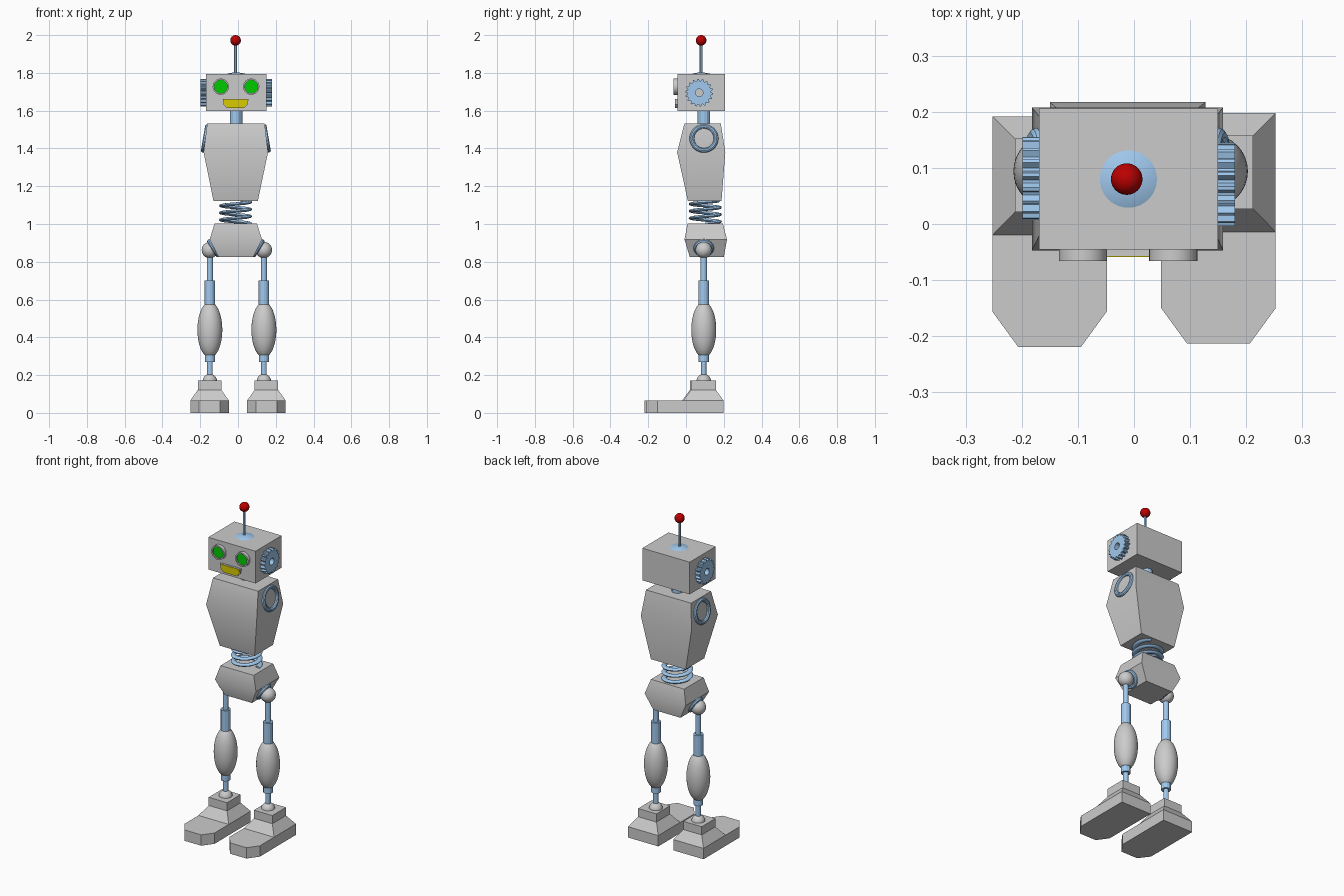
import bpy, bmesh
from math import sin, cos, pi, radians
from mathutils import Vector, Matrix

if "Cube" in bpy.data.objects:
    bpy.data.objects.remove(bpy.data.objects["Cube"])


def material(name, rgb):
    m = bpy.data.materials.new(name)
    m.diffuse_color = (*rgb, 1)
    m.use_nodes = True
    m.node_tree.nodes["Principled BSDF"].inputs["Base Color"].default_value = m.diffuse_color
    return m


BLUE = material("blue", (0.35, 0.58, 0.85))
GREEN = material("green", (0.0, 0.6, 0.0))
YELLOW = material("yellow", (0.7, 0.6, 0.0))
RED = material("red", (0.5, 0.0, 0.0))


def loft(name, rows, mat=None, loop=False, loc=(0, 0, 0), axis=(0, 0, 1), angle=30):
    """Skin a list of closed cross-sections; loop joins last to first, else ends are capped.
    The local z axis is turned to point along axis."""
    bm = bmesh.new()
    vs = [[bm.verts.new(p) for p in row] for row in rows]
    n, k = len(vs), len(vs[0])
    for i in range(n if loop else n - 1):
        a, b = vs[i], vs[(i + 1) % n]
        for j in range(k):
            bm.faces.new((a[j], a[(j + 1) % k], b[(j + 1) % k], b[j]))
    if not loop:
        bm.faces.new(vs[0])
        bm.faces.new(vs[-1])
    bmesh.ops.remove_doubles(bm, verts=bm.verts, dist=1e-5)
    bmesh.ops.recalc_face_normals(bm, faces=bm.faces)
    rot = Vector((0, 0, 1)).rotation_difference(Vector(axis)).to_matrix().to_4x4()
    bm.transform(Matrix.Translation(loc) @ rot)
    me = bpy.data.meshes.new(name)
    bm.to_mesh(me)
    bm.free()
    me.shade_smooth()
    me.set_sharp_from_angle(angle=radians(angle))
    if mat:
        me.materials.append(mat)
    ob = bpy.data.objects.new(name, me)
    bpy.context.collection.objects.link(ob)
    return ob


def circle(r, z, n):
    return [(r * cos(2 * pi * i / n), r * sin(2 * pi * i / n), z) for i in range(n)]


def lathe(name, prof, loc, mat=None, axis=(0, 0, 1), n=24, angle=30):
    return loft(name, [circle(r, z, n) for r, z in prof], mat, False, loc, axis, angle)


def ball(name, r, loc, mat=None):
    prof = [(r * sin(pi * i / 16) + 1e-4, -r * cos(pi * i / 16)) for i in range(17)]
    return lathe(name, prof, loc, mat, n=32)


def revolve(name, section, loc, axis, mat=None, n=32):
    """Ring made by turning a closed (radius, height) section."""
    rows = [[(r * cos(2 * pi * i / n), r * sin(2 * pi * i / n), z) for r, z in section]
            for i in range(n)]
    return loft(name, rows, mat, True, loc, axis)


def torus(name, big, small, loc, axis, mat):
    sec = [(big + small * cos(pi * i / 5), small * sin(pi * i / 5)) for i in range(10)]
    return revolve(name, sec, loc, axis, mat, 36)


def stack(name, levels, mat=None):
    """Box-like solid from rectangles (x0, x1, y0, y1, z)."""
    return loft(name, [[(a, c, z), (b, c, z), (b, d, z), (a, d, z)]
                       for a, b, c, d, z in levels], mat)


# Head, neck and antenna
CX = -0.01
stack("head", [(-0.169, 0.15, -0.045, 0.206, z) for z in (1.597, 1.793)])
lathe("neck", [(0.033, 1.52), (0.033, 1.60)], (CX, 0.095, 0), BLUE, n=12, angle=20)
lathe("antenna_base", [(0.057, 1.79), (0.045, 1.796), (0.02, 1.801), (0.005, 1.803)],
      (CX, 0.08, 0), BLUE, n=32)
lathe("antenna_rod", [(0.0075, 1.79), (0.0075, 1.96)], (-0.013, 0.08, 0), BLUE, n=12)
ball("antenna_tip", 0.028, (-0.013, 0.08, 1.972), RED)

# Eyes: grey rim with a recessed green lens
for side, x in (("left", -0.091), ("right", 0.07)):
    rim = [(0.035, 0), (0.043, 0), (0.043, 0.022), (0.035, 0.022)]
    revolve(side + "_eye_rim", rim, (x, -0.044, 1.727), (0, -1, 0))
    lathe(side + "_eye", [(0.036, 0), (0.036, 0.014)], (x, -0.044, 1.727), GREEN, (0, -1, 0))


# Mouth: grey surround with a yellow panel
def mouth(name, s, y, mat=None):
    pts = [(-0.063, 0.022), (0.063, 0.022), (0.060, -0.003), (0.042, -0.022),
           (-0.042, -0.022), (-0.060, -0.003)]
    loft(name, [[(-0.013 + px * s, yy, 1.637 + pz * s) for px, pz in pts]
                for yy in (-0.04, y)], mat)


mouth("mouth_surround", 1.08, -0.057)
mouth("mouth", 1.0, -0.059, YELLOW)


# Gear ears
def gear(name, loc, axis, teeth=18):
    rows = []
    for i in range(teeth * 4):
        a = 2 * pi * (i + 0.5) / (teeth * 4)
        R = 0.074 if i % 4 < 2 else 0.063
        rows.append([(r * cos(a), r * sin(a), z)
                     for r, z in ((0.02, 0), (R, 0), (R, 0.031), (0.02, 0.031))])
    loft(name, rows, BLUE, True, loc, axis, 25)


gear("right_ear_gear", (0.149, 0.07, 1.695), (1, 0, 0))
gear("left_ear_gear", (-0.168, 0.081, 1.695), (-1, 0, 0))

# Torso with shoulder rings
stack("torso", [(-0.13, 0.105, 0.01, 0.188, 1.122),
                (-0.182, 0.159, -0.047, 0.208, 1.38),
                (-0.163, 0.141, -0.008, 0.184, 1.533)])
for side, s in (("left", -1), ("right", 1)):
    torus(side + "_shoulder_ring", 0.064, 0.0125, (-0.0115 + s * 0.162, 0.095, 1.453),
          (s * 0.985, 0, 0.17), BLUE)

# Spring waist: flat lens-shaped wire
spring, turns, seg = [], 3.2, 28
count = int(turns * seg)
for i in range(count + 1):
    a = 2 * pi * i / seg
    z = 1.003 + 0.119 * i / count
    spring.append([((0.073 + 0.015 * cos(t)) * cos(a) - 0.013,
                    (0.073 + 0.015 * cos(t)) * sin(a) + 0.102, z + 0.009 * sin(t))
                   for t in (j * pi / 4 for j in range(8))])
loft("waist_spring", spring, BLUE, angle=50)

# Pelvis
stack("pelvis", [(-0.103, 0.08, 0.02, 0.2, 0.825),
                 (-0.15, 0.127, -0.008, 0.217, 0.918),
                 (-0.124, 0.1, 0.008, 0.195, 1.003)])

# Legs and feet
for side, s in (("left", -1), ("right", 1)):
    x, y = -0.006 + s * 0.143, 0.094
    torus(side + "_hip_ring", 0.042, 0.012, (-0.0115 + s * 0.118, y, 0.872),
          (s * 0.85, 0, -0.52), BLUE)
    ball(side + "_hip_ball", 0.043, (x, y, 0.862))
    lathe(side + "_upper_rod", [(0.016, 0.69), (0.016, 0.84)], (x, y, 0), BLUE, n=12, angle=20)
    lathe(side + "_thigh_sleeve", [(0.028, 0.55), (0.028, 0.70)], (x, y, 0), BLUE, n=12, angle=20)
    calf = [(0.066 * cos(t), 0.44 + 0.148 * sin(t))
            for t in (radians(-65 + 130 * i / 16) for i in range(17))]
    lathe(side + "_knee_shell", calf, (x, y, 0), n=32)
    lathe(side + "_shin_sleeve", [(0.027, 0.27), (0.027, 0.33)], (x, y, 0), BLUE, n=12, angle=20)
    lathe(side + "_ankle_rod", [(0.015, 0.18), (0.015, 0.28)], (x, y, 0), BLUE, n=12, angle=20)
    ball(side + "_ankle_ball", 0.038, (x, y, 0.168))

    fx, fy = s * 0.1505, s * 0.003
    sole = [(-0.102, 0.195), (-0.102, -0.153), (-0.056, -0.216),
            (0.056, -0.216), (0.102, -0.153), (0.102, 0.195)]
    loft(side + "_foot_sole", [[(fx + px, fy + py, z) for px, py in sole] for z in (0, 0.066)])
    stack(side + "_foot_heel",
          [(fx - 0.102, fx + 0.102, fy - 0.017, fy + 0.195, 0.066),
           (fx - 0.062, fx + 0.062, fy + 0.024, fy + 0.155, 0.122),
           (fx - 0.062, fx + 0.062, fy + 0.024, fy + 0.155, 0.172)])
